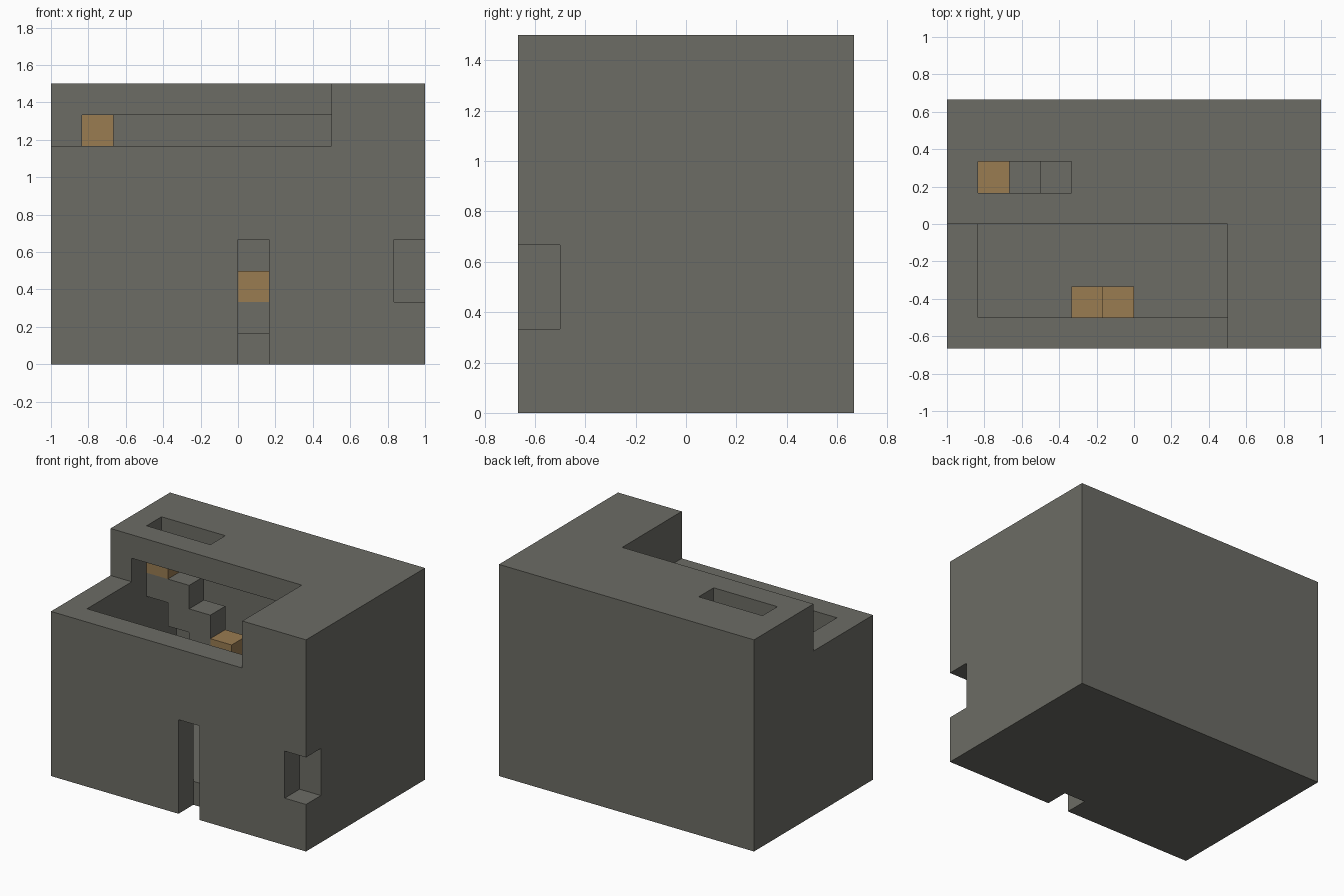
import bpy

if "Cube" in bpy.data.objects:
    bpy.data.objects.remove(bpy.data.objects["Cube"], do_unlink=True)

U = 1 / 6  # block size
SIZE = (12, 8, 9)


def material(name, rgb):
    m = bpy.data.materials.new(name)
    m.use_nodes = True
    m.diffuse_color = (*rgb, 1)
    bsdf = m.node_tree.nodes["Principled BSDF"]
    bsdf.inputs["Base Color"].default_value = (*rgb, 1)
    bsdf.inputs["Roughness"].default_value = 0.9
    return m


STONE = material("stone grey", (0.15, 0.15, 0.13))
WOOD = material("wood tan", (0.32, 0.2, 0.083))


def box(name, low, high, mat):
    """Box between two corners given in block units."""
    centre = [(a + b) / 2 * U for a, b in zip(low, high)]
    bpy.ops.mesh.primitive_cube_add(
        size=1,
        location=(centre[0] - SIZE[0] * U / 2, centre[1] - SIZE[1] * U / 2, centre[2]))
    ob = bpy.context.object
    ob.name = name
    ob.scale = [(b - a) * U for a, b in zip(low, high)]
    bpy.ops.object.transform_apply(location=False, rotation=False, scale=True)
    ob.data.materials.append(mat)
    return ob


def carve(target, name, low, high):
    cutter = box(name, low, high, STONE)
    cutter.hide_render = True
    mod = target.modifiers.new(name, 'BOOLEAN')
    mod.operation = 'DIFFERENCE'
    mod.solver = 'EXACT'
    mod.object = cutter
    bpy.context.view_layer.objects.active = target
    bpy.ops.object.modifier_apply(modifier=name)
    bpy.data.objects.remove(cutter, do_unlink=True)


# Hollow stone house with its openings
shell = box("stone_shell", (0, 0, 0), SIZE, STONE)
carve(shell, "chamber", (1, 1, 1), (9, 7, 8))
carve(shell, "terrace_notch", (-1, -1, 7), (9, 4, 10))
carve(shell, "doorway", (6, -1, -1), (7, 1, 4))
carve(shell, "door_passage", (6, 0.5, 1), (7, 2, 4))
carve(shell, "corner_niche", (11, -1, 2), (13, 1, 4))
carve(shell, "roof_hatch", (1, 5, 7.5), (4, 6, 10))

# Staircase falling from the roof hatch to the chamber floor
wooden_steps = (1, 4, 6)
for i in range(1, 7):
    top = 9 - i
    if i in wooden_steps:
        box(f"wooden_step_{i}", (i, 5, top - 1), (i + 1, 6, top), WOOD)
        box(f"step_support_{i}", (i, 5, top - 2), (i + 1, 6, top - 1), STONE)
    else:
        box(f"stone_step_{i}", (i, 5, top - 2), (i + 1, 6, top), STONE)

# Wooden ledges behind the front wall
for i in (4, 5):
    box(f"front_ledge_{i}", (i, 1, 9 - i), (i + 1, 2, 10 - i), WOOD)
